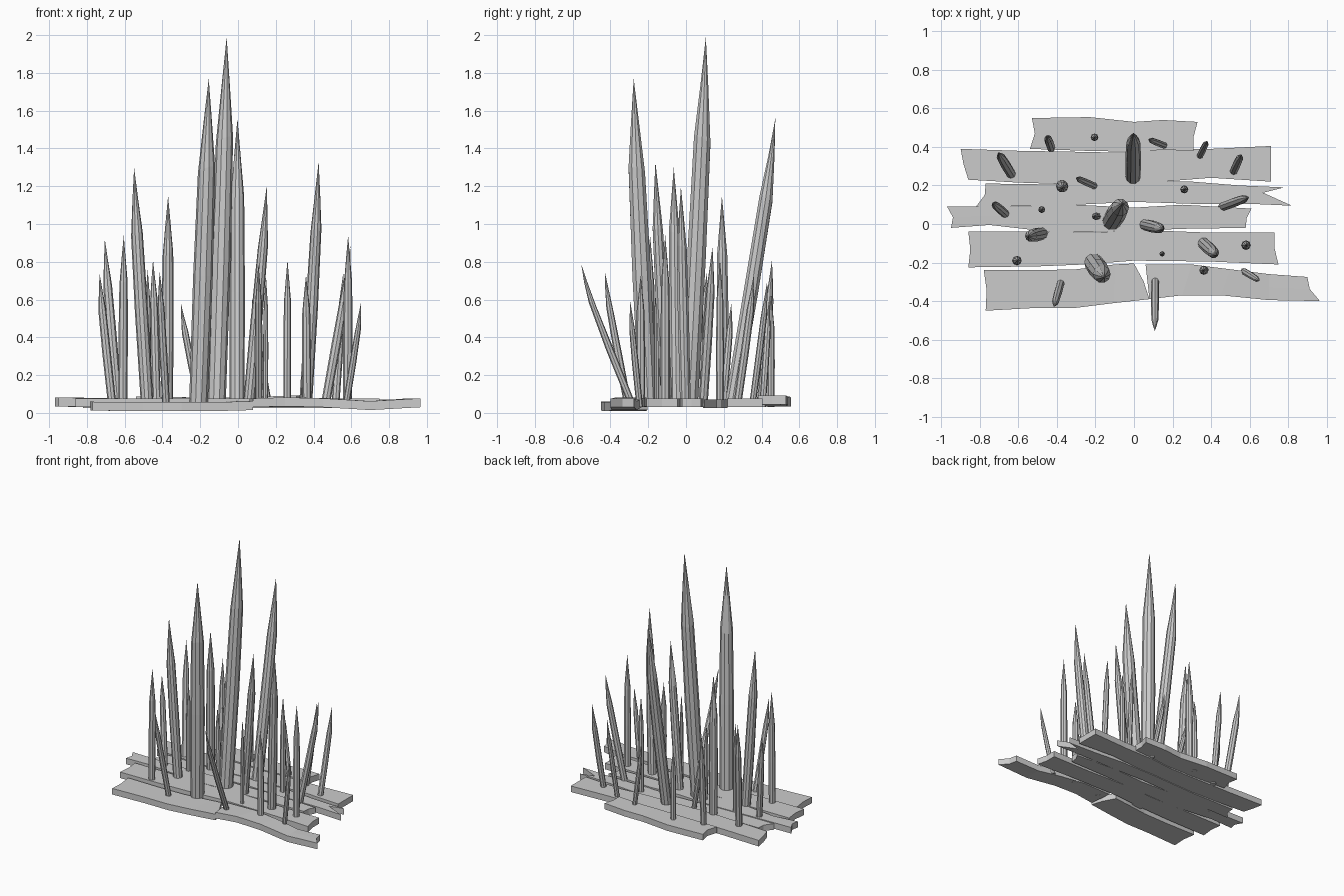
import bpy, math
from mathutils import Vector


def make(name, verts, faces):
    me = bpy.data.meshes.new(name)
    me.from_pydata(verts, [], faces)
    me.update()
    ob = bpy.data.objects.new(name, me)
    bpy.context.collection.objects.link(ob)
    return ob


def plank(name, back, front, z, left=0.0, right=0.0, t=0.047):
    """Warped board: back and front edge points, bottom heights, end notches."""
    n = len(back)
    zs = z if isinstance(z, (list, tuple)) else [z] * n
    mid = [((a[0] + b[0]) / 2, (a[1] + b[1]) / 2) for a, b in zip(back, front)]
    mid[0] = (mid[0][0] + left, mid[0][1])
    mid[-1] = (mid[-1][0] + right, mid[-1][1] + (0.02 if right < -0.1 else 0))
    rows = [front, mid, back]
    v = [(x, y, zs[i] + h) for h in (0, t) for row in rows for i, (x, y) in enumerate(row)]
    m = 3 * n
    f = []
    for r in range(2):
        for i in range(n - 1):
            a, b, c, d = r*n + i, r*n + i + 1, (r+1)*n + i + 1, (r+1)*n + i
            f += [(a, d, c, b), (a + m, b + m, c + m, d + m)]
    loop = list(range(n)) + [2*n - 1] + list(range(3*n - 1, 2*n - 1, -1)) + [n]
    for a, b in zip(loop, loop[1:] + loop[:1]):
        f.append((a, b, b + m, a + m))
    return make(name, v, f)


# Broken floor boards, back to front
plank("board_back",
      [(-.53, .55), (-.23, .555), (0, .53), (.15, .54), (.33, .53)],
      [(-.54, .39), (-.25, .38), (0, .375), (.15, .385), (.31, .38)],
      [.04, .035, .035, .04, .045], .02, -.01)
plank("board_second",
      [(-.90, .39), (-.6, .38), (-.3, .375), (-.05, .37), (.15, .39), (.4, .39), (.71, .405)],
      [(-.86, .23), (-.6, .215), (-.3, .205), (-.05, .215), (.15, .22), (.4, .24), (.71, .22)],
      .03, -.005, 0)
plank("board_split",
      [(-.77, .21), (-.4, .205), (0, .22), (.3, .22), (.55, .2), (.78, .19)],
      [(-.82, .09), (-.4, .095), (0, .115), (.3, .105), (.6, .105), (.82, .095)],
      .025, .02, -.13)
plank("board_middle",
      [(-.97, .09), (-.6, .09), (-.3, .1), (0, .085), (.25, .1), (.61, .08)],
      [(-.95, -.02), (-.75, -.005), (-.4, -.045), (0, -.035), (.25, -.025), (.58, -.02)],
      [.035, .03, .03, .03, .03, .03], .02, -.01)
plank("board_wide",
      [(-.86, -.04), (-.5, -.04), (-.2, -.045), (0, -.03), (.4, -.045), (.73, -.045)],
      [(-.86, -.225), (-.5, -.22), (-.25, -.21), (0, -.19), (.4, -.195), (.75, -.21)],
      .03, .01, -.01)
plank("board_front_left",
      [(-.78, -.24), (-.5, -.24), (-.3, -.235), (-.1, -.21), (0, -.205)],
      [(-.77, -.45), (-.5, -.435), (-.3, -.435), (-.1, -.41), (.08, -.39)],
      [.012, .01, .01, .01, .015], .01, .01)
plank("board_front_right",
      [(.06, -.21), (.3, -.21), (.5, -.235), (.7, -.26), (.9, -.275)],
      [(.08, -.39), (.25, -.37), (.45, -.37), (.7, -.395), (.965, -.40)],
      [.03, .035, .03, .015, .03], 0, -.02)


def spike(name, bx, by, tx, ty, h, r, sides=10):
    """Leaning stake: shaft with a slanted shoulder, then a long point."""
    base, tip = Vector((bx, by, .03)), Vector((tx, ty, h))
    v, f = [], []
    rings = [(0, .95, 0), (.4, 1, 0), (.72, .88, .35), (.87, .42, 0)]
    for k, (s, q, slant) in enumerate(rings):
        bend = 1 + .12 * math.sin(math.pi * s)      # shaft bows slightly outward
        for i in range(sides):
            a = 2 * math.pi * i / sides
            x, y = math.cos(a) * r * q, math.sin(a) * r * q
            c = base.lerp(tip, s)
            c.x, c.y = bx + (tx - bx) * s * bend, by + (ty - by) * s * bend
            v.append((c.x + x, c.y + y, c.z + slant * (x - y)))
    v.append(tuple(tip))
    for k in range(len(rings) - 1):
        for i in range(sides):
            j = (i + 1) % sides
            f.append((k*sides + i, k*sides + j, (k+1)*sides + j, (k+1)*sides + i))
    last = (len(rings) - 1) * sides
    f += [(last + i, last + (i + 1) % sides, len(v) - 1) for i in range(sides)]
    f.append(tuple(range(sides - 1, -1, -1)))
    return make(name, v, f)


# Large stakes: base x, base y, tip x, tip y, height, radius
large = [
    (-.115, .015, -.06, .105, 1.99, .052),
    (-.21, -.20, -.155, -.277, 1.77, .052),
    (-.005, .24, -.003, .473, 1.56, .041),
    (-.48, -.05, -.55, -.065, 1.30, .035),
    (.36, -.10, .427, -.162, 1.33, .033),
    (-.375, .20, -.37, .19, 1.15, .032),
    (.055, -.003, .152, -.027, 1.20, .031),
]
for i, s in enumerate(large):
    spike(f"large_stake_{i + 1}", *s)

# Small stakes
small = [
    (-.635, .255, -.705, .37, .92, .026),
    (-.665, .05, -.733, .11, .74, .023),
    (-.61, -.19, -.605, -.19, .94, .025),
    (-.43, .395, -.45, .455, .81, .023),
    (-.38, -.305, -.415, -.43, .75, .021),
    (.11, -.28, .108, -.555, .79, .021),
    (-.20, .195, -.302, .24, .58, .019),
    (.26, .18, .262, .18, .81, .021),
    (.58, -.11, .583, -.11, .94, .025),
    (.46, .09, .597, .14, .88, .025),
    (.515, .27, .557, .36, .74, .022),
    (.57, -.245, .652, -.295, .59, .018),
    (.365, -.24, .36, -.24, .73, .024),
    (.34, .35, .38, .43, .70, .018),
    (.165, .405, .075, .44, .60, .018),
    (-.205, .45, -.205, .45, .63, .02),
    (-.48, .075, -.478, .075, .76, .018),
    (-.19, .04, -.205, .04, .65, .02),
    (.145, -.155, .148, -.155, .73, .014),
]
for i, s in enumerate(small):
    spike(f"small_stake_{i + 1}", *s, sides=8)
